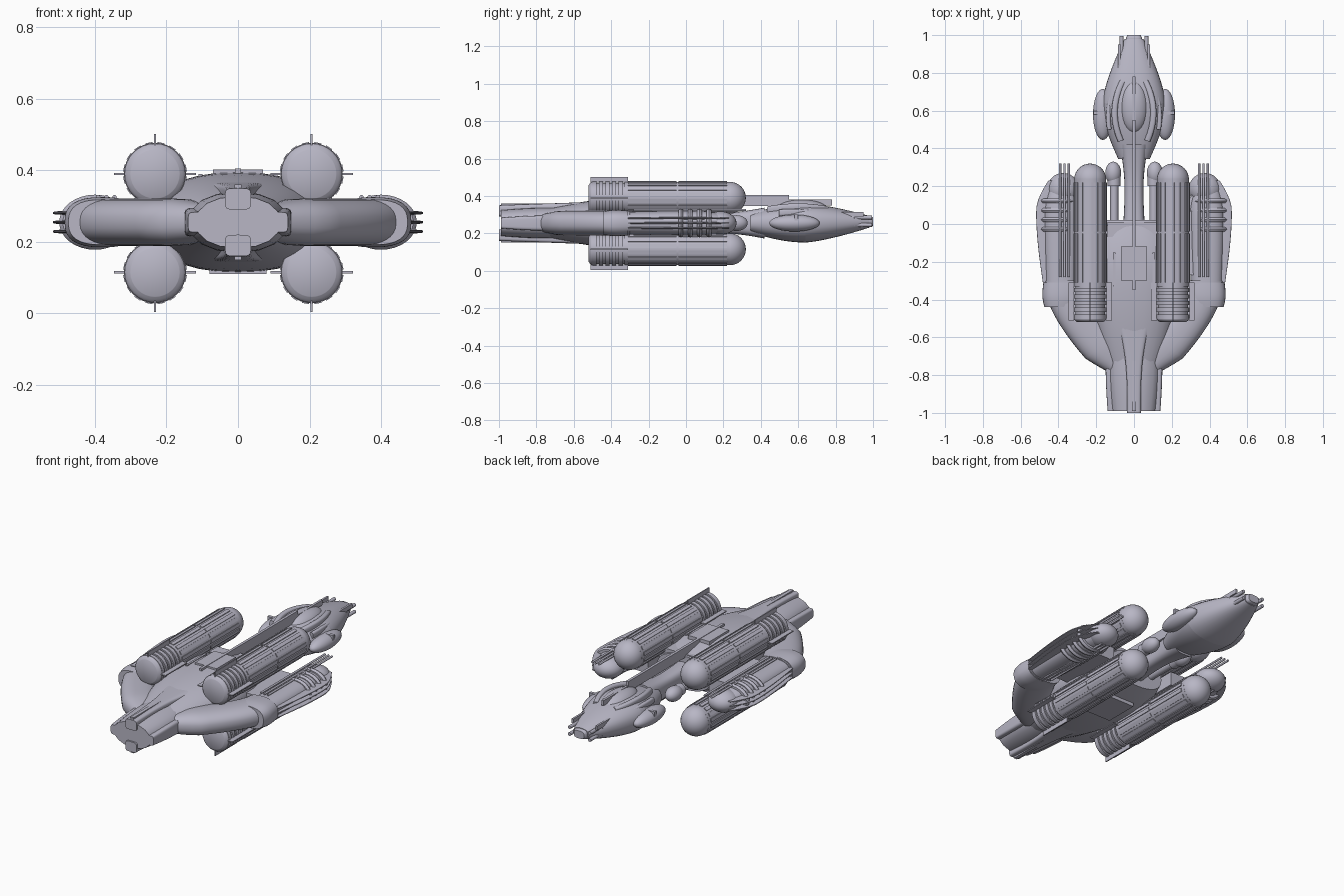
import bpy
import bmesh
from math import sin, cos, pi, copysign
from mathutils import Vector, Matrix

old = bpy.data.objects.get("Cube")
if old:
    bpy.data.objects.remove(old, do_unlink=True)

AXIS = .255  # height of the ship's centre line
GREY = (.48, .47, .56, 1)

hull_grey = bpy.data.materials.new("lavender_grey")
hull_grey.diffuse_color = GREY
hull_grey.use_nodes = True
shader = hull_grey.node_tree.nodes["Principled BSDF"]
shader.inputs["Base Color"].default_value = GREY


def finish(name, bm):
    bmesh.ops.recalc_face_normals(bm, faces=bm.faces)
    mesh = bpy.data.meshes.new(name)
    bm.to_mesh(mesh)
    bm.free()
    mesh.materials.append(hull_grey)
    part = bpy.data.objects.new(name, mesh)
    bpy.context.collection.objects.link(part)
    bpy.ops.object.select_all(action="DESELECT")
    bpy.context.view_layer.objects.active = part
    part.select_set(True)
    bpy.ops.object.shade_smooth_by_angle(angle=.6)


def sweep(name, path, size, power=2, steps=16, sides=32):
    """Superelliptic skin along path(t), with half width and height size(t)."""
    bm = bmesh.new()
    rings = []
    for i in range(steps + 1):
        t = i / steps
        along = path(min(t + .01, 1)) - path(max(t - .01, 0))
        across = Vector((along.y, -along.x, 0)).normalized()
        width, height = size(t)
        ring = []
        for k in range(sides):
            c, s = cos(2 * pi * k / sides), sin(2 * pi * k / sides)
            u = copysign(abs(c) ** (2 / power), c) * width
            v = copysign(abs(s) ** (2 / power), s) * height
            ring.append(bm.verts.new(path(t) + across * u + Vector((0, 0, v))))
        rings.append(ring)
    for a, b in zip(rings, rings[1:]):
        for k in range(sides):
            j = (k + 1) % sides
            bm.faces.new((a[k], a[j], b[j], b[k]))
    bm.faces.new(rings[0])
    bm.faces.new(rings[-1])
    finish(name, bm)


def spindle(name, x, z, start, end, width, height, front=1, back=1, peak=.5, **kw):
    """Body along y, swelling from its front ratio to full size and to its back ratio."""
    def size(t):
        reach = t / peak if t <= peak else (1 - t) / (1 - peak)
        ratio = front if t <= peak else back
        swell = ratio + (1 - ratio) * sin(reach * pi / 2)
        return width * swell, height * swell
    sweep(name, lambda t: Vector((x, start + (end - start) * t, z)), size, **kw)


def rod(name, x, z, start, end, radius):
    spindle(name, x, z, start, end, radius, radius, steps=1)


def bezier(a, b, c):
    a, b, c = Vector(a), Vector(b), Vector(c)
    return lambda t: a * (1 - t) ** 2 + b * 2 * t * (1 - t) + c * t * t


def box(name, centre, size, roll=0):
    bm = bmesh.new()
    place = Matrix.Translation(centre) @ Matrix.Rotation(roll, 4, "Y")
    bmesh.ops.create_cube(bm, size=1, matrix=place @ Matrix.Diagonal((*size, 1)))
    finish(name, bm)


def ball(name, centre, radii):
    bm = bmesh.new()
    place = Matrix.Translation(centre) @ Matrix.Diagonal((*radii, 1))
    bmesh.ops.create_uvsphere(bm, u_segments=32, v_segments=16, radius=1, matrix=place)
    finish(name, bm)


def engine(x, z, up):
    """Long cylinder with a dome, collar rings, slats and three fins."""
    radius = .085
    rod("engine_cylinder", x, z, -.33, .24, radius)
    rod("engine_collar_core", x, z, -.51, -.33, radius - .006)
    spindle("engine_end_cap", x, z, -.52, -.5, radius, radius, front=.8, peak=.9)
    ball("engine_dome", (x, .235, z), (radius, radius, radius))
    for i in range(5):
        y = -.5 + i * .035
        rod("engine_collar_ring", x, z, y, y + .022, radius + .002)
    slats = 16
    for k in range(slats):
        a = (k + .5) * 2 * pi / slats
        for y in (-.18, .09):
            spot = (x + radius * sin(a), y, z + radius * cos(a))
            box("engine_slat", spot, (.02, .26, .008), a)
    for a in (-pi / 2, 0, pi / 2):
        spot = (x + .1 * sin(a), -.41, z + up * .096 * cos(a))
        box("engine_fin", spot, (.006, .2, .03), a)


for x in (-.232, .206):
    engine(x, AXIS + .135, 1)
    engine(x, AXIS - .14, -1)

# Central hull and deck details
spindle("main_hull", 0, AXIS, -.84, .02, .25, .14, front=.4, back=.7, peak=.7, power=2.3)
box("deck_block", (0, -.21, .39), (.14, .18, .025))
box("keel_block", (0, -.2, .12), (.16, .2, .02))
box("stern_step", (0, -.03, .31), (.28, .08, .1))
box("dorsal_spine", (0, .1, .375), (.016, .9, .06))
spindle("neck", 0, AXIS, -.05, .42, .05, .055, front=1.2, back=1.5, power=3)

# Nose with ridges above and below and cheeks at the sides
spindle("nose", 0, AXIS, -.99, -.5, .14, .085, front=.85, back=.9, power=2.2, sides=16)
for up in (-1, 1):
    def ridge_path(t):
        return Vector((0, -1 + t * .55, AXIS + up * (.065 + .02 * t)))
    sweep("nose_ridge", ridge_path, lambda t: (.036 + .08 * t ** 3, .03), power=5)
    box("nose_centre_rib", (0, -.77, AXIS + up * .09), (.02, .44, .03))

# Paired parts: arms, collars, outboard pods and boosters
for side in (-1, 1):
    spindle("nose_cheek", side * .115, AXIS, -.99, -.7, .035, .04, front=.7, peak=.8, power=5)
    box("deck_rail", (side * .105, -.24, .375), (.012, .18, .03))

    arm = bezier((side * .08, -.75, AXIS), (side * .37, -.45, AXIS), (side * .37, -.3, AXIS))
    sweep("swept_arm", arm, lambda t: (min(.06 + t / 4, .105), min(.05 + t / 9, .066)), power=2.4)
    spindle("shoulder_collar", side * .378, AXIS, -.44, -.31, .107, .07, front=.9, back=.95, power=2.6)

    spindle("outboard_pod", side * .385, AXIS, -.33, .22, .093, .066, front=.9, back=.6, peak=.7, power=2.4)
    ball("pod_dome", (side * .375, .185, AXIS), (.085, .085, .062))
    box("pod_strut", (side * .27, -.1, AXIS), (.14, .34, .08))
    for k in (-1, 0, 1):
        level = AXIS + k * .026
        spindle("pod_side_fin", side * .4, level, -.31, .23, .118, .006, front=.7, back=.45, peak=.7, power=4)
        rod("pod_upper_rod", side * (.368 + k * .023), AXIS + .07, -.28, .32, .006)
        rod("pod_lower_rod", side * (.368 + k * .023), AXIS - .06, -.28, .2, .006)
    for k in range(4):
        y = k * .05 - .04
        spindle("pod_hoop", side * .4, AXIS, y, y + .025, .1, .077, front=.9, back=.9, steps=4)

    rod("small_booster", side * .105, AXIS, -.02, .2, .022)
    rod("small_booster_collar", side * .105, AXIS, .2, .25, .034)
    ball("small_booster_dome", (side * .11, .27, AXIS), (.042, .06, .042))

# Tail module: rounded body, tapering stern, canopy and tip
spindle("tail_body", 0, AXIS, .345, .64, .168, .104, front=.5, peak=1, power=2.3)


def stern_size(t):
    taper = 1 - .7 * t ** 1.4
    return .168 * taper, .104 * taper


sweep("tail_stern", lambda t: Vector((0, .64 + .34 * t, AXIS + .007 * t)), stern_size, power=2.3)
spindle("tail_tip", 0, AXIS + .007, .96, 1, .042, .028, front=.9, back=.8, power=3)
ball("tail_canopy", (0, .62, .325), (.075, .14, .055))
box("tail_crest", (0, .65, .365), (.014, .26, .03))
for side in (-1, 1):
    ball("tail_side_blister", (side * .165, .58, AXIS), (.052, .135, .045))
    box("tail_clamp", (side * .16, .59, .285), (.11, .018, .03))
    box("tail_side_rail", (side * .078, .87, .302), (.012, .16, .026))
    inner = bezier((side * .07, .44, .325), (side * .14, .6, .355), (side * .06, .755, .325))
    sweep("tail_inner_claw", inner, lambda t: (.016, .02), power=3)
    outer = bezier((side * .13, .5, .31), (side * .15, .6, .32), (side * .1, .76, .295))
    sweep("tail_outer_claw", outer, lambda t: (.012, .018), power=3)
    for up in (-1, 1):
        level = AXIS + .01 + up * .02
        rod("tail_gun", side * .07, level, .79, .9, .014)
        rod("tail_gun_barrel", side * .066, level, .88, .995, .01)
